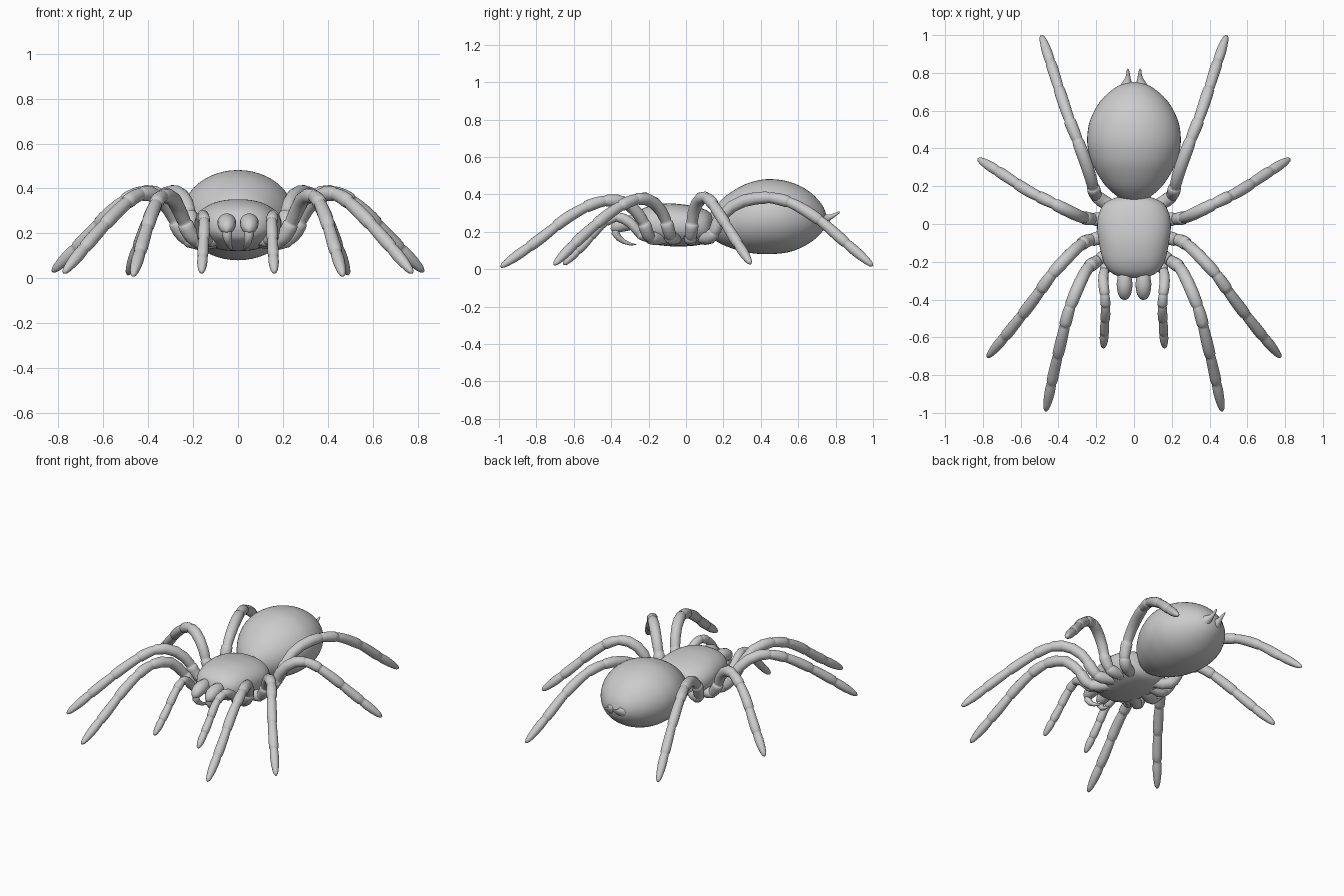
import bpy, bmesh, math
from mathutils import Vector

if "Cube" in bpy.data.objects:
    bpy.data.objects.remove(bpy.data.objects["Cube"])

grey = bpy.data.materials.new("light grey")
grey.diffuse_color = (0.6, 0.6, 0.6, 1)
grey.use_nodes = True
grey.node_tree.nodes["Principled BSDF"].inputs["Base Color"].default_value = grey.diffuse_color


def curve(points, steps=16):
    """Dense Catmull-Rom samples through points of any dimension."""
    p = [Vector(q) for q in points]
    p = [p[0] * 2 - p[1]] + p + [p[-1] * 2 - p[-2]]
    out = []
    for i in range(1, len(p) - 2):
        a, b, c, d = p[i - 1:i + 3]
        for k in range(steps):
            t = k / steps
            out.append(0.5 * (2 * b + (c - a) * t + (2 * a - 5 * b + 4 * c - d) * t * t
                              + (3 * b - a - 3 * c + d) * t ** 3))
    return out + [p[-2]]


def skin(name, rings):
    """Closed smooth surface through equal-sized rings of points."""
    bm = bmesh.new()
    loops = [[bm.verts.new(v) for v in r] for r in rings]
    n = len(loops[0])
    for a, b in zip(loops, loops[1:]):
        for i in range(n):
            bm.faces.new((a[i], a[(i + 1) % n], b[(i + 1) % n], b[i]))
    bm.faces.new(loops[0][::-1])
    bm.faces.new(loops[-1])
    bmesh.ops.recalc_face_normals(bm, faces=bm.faces)
    for f in bm.faces:
        f.smooth = True
    me = bpy.data.meshes.new(name)
    bm.to_mesh(me)
    bm.free()
    me.materials.append(grey)
    ob = bpy.data.objects.new(name, me)
    bpy.context.collection.objects.link(ob)
    return ob


def tube(name, points, profile, side, n=20):
    """Tube along a spline; profile = (length fraction, radius) pairs."""
    path = curve([(x * side, y, z) for x, y, z in points])
    dist = [0]
    for a, b in zip(path, path[1:]):
        dist.append(dist[-1] + (b - a).length)
    run = path[-1] - path[0]
    ref = Vector((-run.y, run.x, 0)).normalized()
    if abs(run.x) < 0.05:
        ref = Vector((1, 0, 0))
    rings = []
    for f, r in profile:
        d = f * dist[-1]
        i = min(max(k for k in range(len(dist)) if dist[k] <= d + 1e-9), len(path) - 2)
        t = (path[i + 1] - path[i]).normalized()
        c = path[i] + t * (d - dist[i])
        u = (ref - t * ref.dot(t)).normalized()
        v = t.cross(u)
        rings.append([c + r * (u * math.cos(q) + v * math.sin(q))
                      for q in (2 * math.pi * k / n for k in range(n))])
    return skin(name, rings)


def loft(name, sections, power=2.0, n=48):
    """Body from (y, half width, top, bottom) cross-sections."""
    rings = []
    for y, w, top, bot in curve(sections, 6):
        ring = []
        for k in range(n):
            q = 2 * math.pi * k / n
            c, s = math.cos(q), math.sin(q)
            e = 2 / power
            ring.append((w * math.copysign(abs(c) ** e, c), y,
                         (top + bot) / 2 + (top - bot) / 2 * math.copysign(abs(s) ** e, s)))
        rings.append(ring)
    return skin(name, rings)


def jointed(r0, r1):
    """Radius profile with seven segments pinched at the joints."""
    joints = [0, 0.14, 0.22, 0.45, 0.54, 0.70, 0.85, 1]
    prof = []
    for i, (a, b) in enumerate(zip(joints, joints[1:])):
        shape = [(0, .84), (.06, .9), (.25, .95), (.5, 1), (.75, 1.03), (.94, 1), (.995, .86)]
        if i == 6:
            shape = [(0, .84), (.08, .92), (.3, .98), (.55, .9), (.8, .7), (.93, .5), (1, .2)]
        for f, s in shape:
            t = a + (b - a) * f
            prof.append((t, s * (r0 + (r1 - r0) * t)))
    return prof


# abdomen: large egg
loft("abdomen", [(.115, .01, .24, .22), (.125, .055, .29, .185), (.155, .1, .335, .155),
                 (.21, .157, .39, .125), (.3, .212, .447, .095), (.38, .24, .474, .083),
                 (.45, .248, .482, .081), (.53, .238, .473, .088), (.6, .21, .45, .108),
                 (.66, .17, .415, .14), (.705, .122, .373, .175), (.735, .075, .332, .21),
                 (.752, .02, .285, .25)])

# head and thorax shield
loft("cephalothorax", [(.15, .02, .25, .2), (.143, .085, .285, .165), (.11, .155, .315, .14),
                       (.05, .187, .335, .127), (-.02, .195, .347, .122),
                       (-.1, .185, .352, .124), (-.18, .168, .342, .135),
                       (-.235, .142, .322, .155), (-.27, .1, .295, .18),
                       (-.287, .03, .26, .22)], 2.25)

# narrow waist
loft("waist", [(.08, .06, .28, .18), (.13, .055, .27, .18), (.2, .06, .28, .18)])

legs = {
    "front_leg": [(.06, -.08, .18), (.14, -.16, .165), (.2, -.2, .18), (.245, -.235, .265),
                  (.29, -.32, .355), (.345, -.46, .36), (.385, -.62, .285),
                  (.425, -.79, .155), (.467, -.99, .012)],
    "second_leg": [(.07, -.03, .18), (.19, -.075, .165), (.25, -.09, .2), (.3, -.125, .3),
                   (.37, -.195, .37), (.445, -.28, .37), (.53, -.4, .305),
                   (.65, -.555, .175), (.775, -.705, .025)],
    "third_leg": [(.07, .02, .18), (.195, .025, .165), (.25, .03, .22), (.29, .042, .31),
                  (.36, .075, .375), (.45, .12, .375), (.56, .175, .3),
                  (.69, .26, .165), (.825, .345, .03)],
    "rear_leg": [(.06, .06, .18), (.155, .115, .165), (.2, .15, .2), (.215, .19, .28),
                 (.24, .28, .355), (.29, .42, .383), (.345, .56, .355),
                 (.395, .71, .265), (.44, .85, .145), (.49, .998, .018)],
}
palp = [(.06, -.14, .19), (.12, -.19, .17), (.155, -.245, .19), (.163, -.3, .25),
        (.155, -.37, .278), (.15, -.45, .24), (.155, -.54, .14), (.162, -.655, .025)]

for side, tag in ((-1, "left"), (1, "right")):
    # walking legs and feelers
    for name, pts in legs.items():
        tube(f"{name}_{tag}", pts, jointed(.036, .027), side)
    tube(f"feeler_{tag}", palp, jointed(.029, .023), side)
    # jaws
    tube(f"jaw_{tag}", [(.05, -.24, .25), (.05, -.3, .25), (.05, -.35, .238), (.05, -.4, .21)],
         [(0, .025), (.2, .036), (.45, .042), (.65, .04), (.8, .034), (.92, .023), (1, .006)], side)
    # fangs curling back under the head
    tube(f"fang_{tag}", [(.05, -.365, .225), (.049, -.378, .195), (.043, -.352, .16),
                         (.033, -.31, .138), (.025, -.265, .131)],
         [(0, .024), (.2, .022), (.4, .017), (.6, .012), (.8, .008), (1, .002)], side, 14)
    # spinnerets at the tail
    tube(f"spinneret_{tag}", [(.04, .69, .265), (.037, .74, .268), (.031, .78, .283), (.033, .822, .307)],
         [(0, .06), (.2, .043), (.4, .026), (.6, .014), (.8, .009), (.95, .006), (1, .002)], side, 14)
